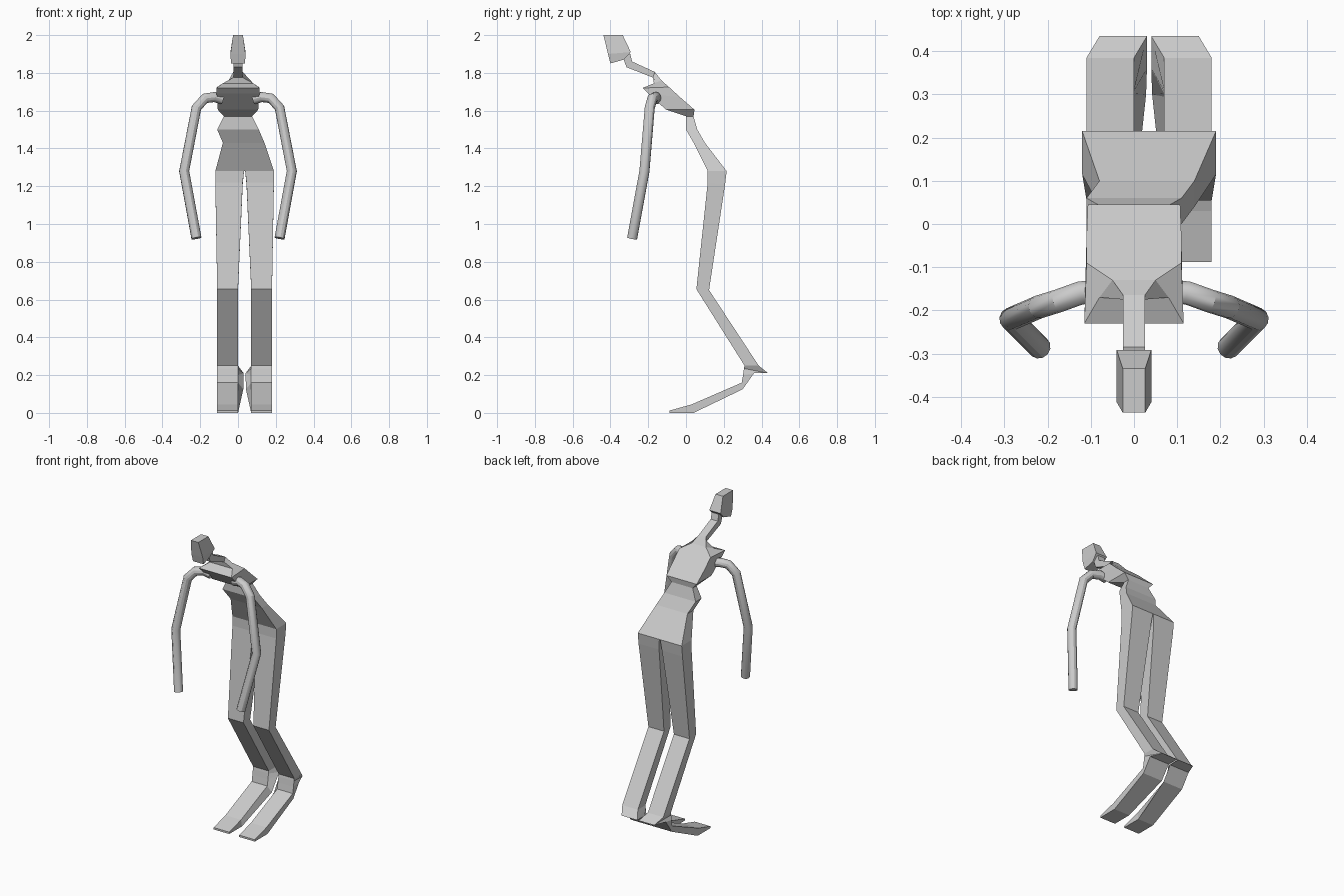
import bpy
import bmesh
from mathutils import Vector

cube = bpy.data.objects.get("Cube")
if cube:
    bpy.data.objects.remove(cube, do_unlink=True)

grey = bpy.data.materials.new("light_grey")
grey.use_nodes = True
grey.diffuse_color = (0.6, 0.6, 0.6, 1)
grey.node_tree.nodes["Principled BSDF"].inputs["Base Color"].default_value = (0.6, 0.6, 0.6, 1)


def ring(front, back, span, back_span=None):
    """Four-cornered section from (y, z) of its front and back edges and their x spans."""
    back_span = back_span or span
    return [(span[0], *front), (span[1], *front), (back_span[1], *back), (back_span[0], *back)]


def even(width):
    return (-width, width)


def loft(name, rings, mirror_x=None):
    bm = bmesh.new()
    loops = []
    for r in rings:
        if mirror_x is not None:
            r = [(2 * mirror_x - x, y, z) for x, y, z in r]
        loops.append([bm.verts.new(p) for p in r])
    for low, high in zip(loops, loops[1:]):
        for i in range(4):
            j = (i + 1) % 4
            bm.faces.new((low[i], low[j], high[j], high[i]))
    bm.faces.new(loops[0][::-1])
    bm.faces.new(loops[-1])
    bmesh.ops.recalc_face_normals(bm, faces=bm.faces)
    mesh = bpy.data.meshes.new(name)
    bm.to_mesh(mesh)
    bm.free()
    mesh.materials.append(grey)
    obj = bpy.data.objects.new(name, mesh)
    bpy.context.collection.objects.link(obj)
    return obj


# Hips and waist
waist = ring((0.0, 1.57), (0.04, 1.57), even(0.075))
hip_line = ring((0.115, 1.28), (0.215, 1.28), (-0.12, 0.19))
loft("hips", [
    hip_line,
    ring((0.04, 1.43), (0.10, 1.43), (-0.08, 0.14)),
    ring((0.0, 1.50), (0.06, 1.50), even(0.11)),
    waist,
])

# Chest and shoulder slope
shoulder = ring((-0.17, 1.745), (-0.13, 1.76), even(0.08), even(0.05))
loft("chest", [
    waist,
    ring((-0.105, 1.605), (0.045, 1.605), even(0.107)),
    ring((-0.20, 1.69), (-0.03, 1.67), even(0.113), even(0.11)),
    ring((-0.23, 1.72), (-0.09, 1.725), even(0.115), even(0.11)),
    shoulder,
])

# Neck
neck_top = ring((-0.335, 1.885), (-0.295, 1.90), even(0.025))
loft("neck", [
    shoulder,
    ring((-0.175, 1.775), (-0.165, 1.805), even(0.025)),
    ring((-0.315, 1.83), (-0.285, 1.86), even(0.025)),
    neck_top,
])

# Head
loft("head", [
    ring((-0.40, 1.85), (-0.33, 1.87), even(0.037), even(0.034)),
    ring((-0.413, 1.90), (-0.292, 1.91), even(0.04)),
    ring((-0.437, 2.0), (-0.335, 2.0), even(0.026)),
])

# Legs with raised heels and pointed feet
LEG = (-0.11, 0.0)
leg_rings = [
    ring((0.115, 1.28), (0.215, 1.28), (-0.12, 0.032)),
    ring((0.115, 1.22), (0.207, 1.21), (-0.12, 0.025)),
    ring((0.055, 0.655), (0.122, 0.65), LEG),
    ring((0.31, 0.25), (0.385, 0.25), LEG),
    ring((0.307, 0.235), (0.435, 0.21), LEG, (-0.08, 0.03)),
    ring((0.302, 0.20), (0.36, 0.21), LEG, (-0.11, 0.03)),
    ring((0.295, 0.16), (0.30, 0.125), LEG, (-0.11, 0.028)),
    ring((0.03, 0.045), (0.04, 0.0), LEG),
    ring((-0.088, 0.012), (-0.088, 0.0), LEG),
]
loft("right_leg", leg_rings)
loft("left_leg", leg_rings, mirror_x=0.035)


# Tubular arms
def arm(name, side):
    path = [(0.08, -0.155, 1.66), (0.125, -0.16, 1.672), (0.175, -0.178, 1.665),
            (0.22, -0.192, 1.615), (0.285, -0.22, 1.28), (0.22, -0.285, 0.925)]
    curve = bpy.data.curves.new(name, "CURVE")
    curve.dimensions = "3D"
    curve.bevel_depth = 0.027
    curve.bevel_resolution = 4
    curve.use_fill_caps = True
    spline = curve.splines.new("POLY")
    spline.points.add(len(path) - 1)
    for point, (x, y, z) in zip(spline.points, path):
        point.co = (side * x, y, z, 1)
    curve.materials.append(grey)
    obj = bpy.data.objects.new(name, curve)
    bpy.context.collection.objects.link(obj)
    bpy.ops.object.select_all(action="DESELECT")
    obj.select_set(True)
    bpy.context.view_layer.objects.active = obj
    bpy.ops.object.convert(target="MESH")
    bpy.ops.object.shade_smooth_by_angle()


arm("left_arm", 1)
arm("right_arm", -1)
